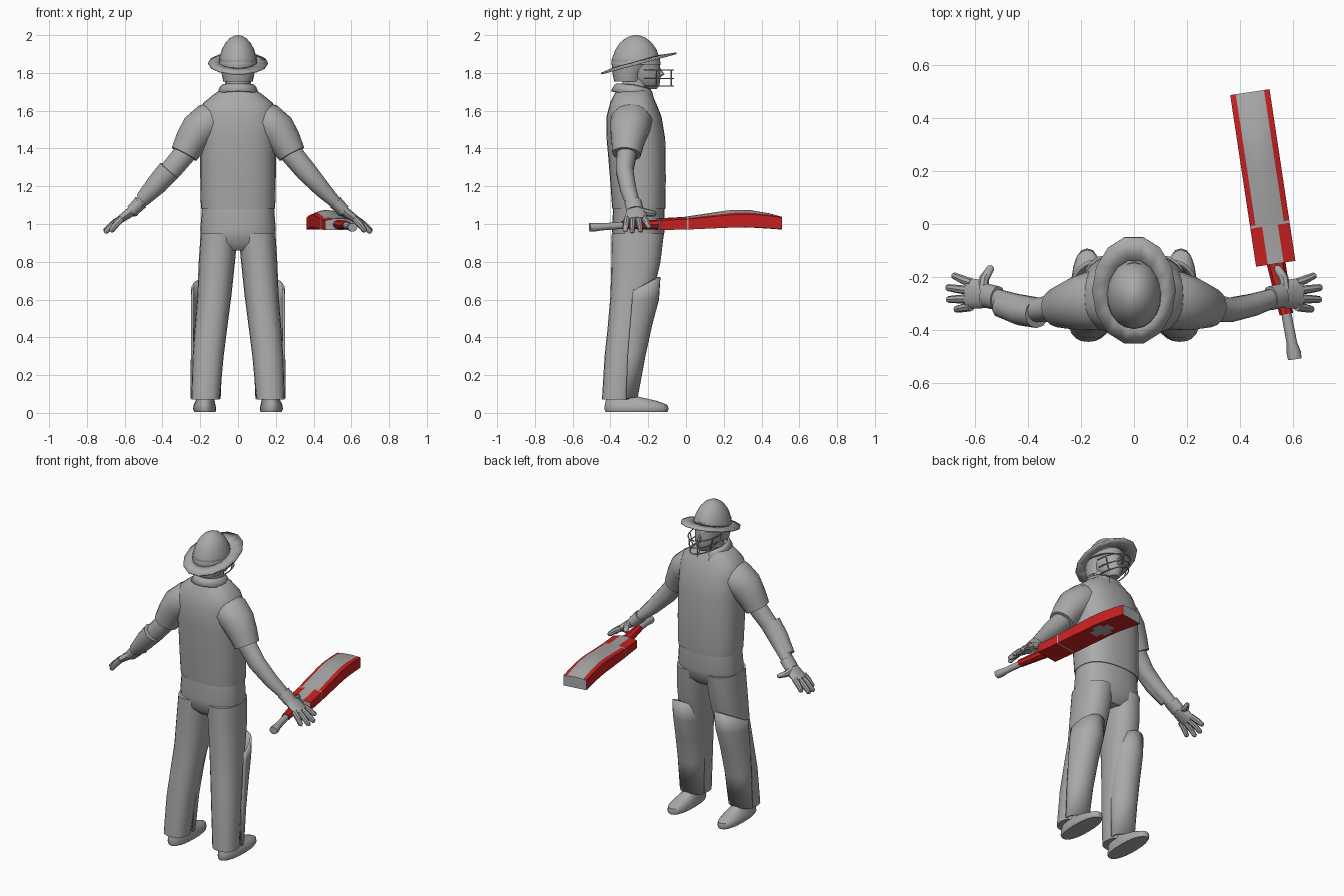
import bpy, bmesh, math
from mathutils import Vector as V

if "Cube" in bpy.data.objects:
    bpy.data.objects.remove(bpy.data.objects["Cube"])


def material(name, col):
    m = bpy.data.materials.new(name)
    m.diffuse_color = (*col, 1)
    m.use_nodes = True
    m.node_tree.nodes["Principled BSDF"].inputs["Base Color"].default_value = m.diffuse_color
    return m


GREY = material("light grey", (0.40, 0.40, 0.40))
RED = material("bat red", (0.60, 0.015, 0.015))


def skin(name, rings, mats=(GREY,), closed=True, caps=True, thick=0, angle=40, rule=None):
    """Join rings of points into a surface."""
    bm = bmesh.new()
    rows = [[bm.verts.new(p) for p in r] for r in rings]
    n = len(rows[0])
    for i in range(len(rows) - 1):
        for j in range(n if closed else n - 1):
            k = (j + 1) % n
            f = bm.faces.new((rows[i][j], rows[i][k], rows[i + 1][k], rows[i + 1][j]))
            if rule:
                f.material_index = rule(i, j)
    if caps:
        bm.faces.new(rows[0])
        bm.faces.new(rows[-1])
    bmesh.ops.recalc_face_normals(bm, faces=bm.faces)
    me = bpy.data.meshes.new(name)
    bm.to_mesh(me)
    bm.free()
    for m in mats:
        me.materials.append(m)
    for p in me.polygons:
        p.use_smooth = True
    me.set_sharp_from_angle(angle=math.radians(angle))
    ob = bpy.data.objects.new(name, me)
    bpy.context.collection.objects.link(ob)
    if thick:
        mod = ob.modifiers.new("thickness", 'SOLIDIFY')
        mod.thickness, mod.offset = thick, 0
    return ob


def oval(x, y, z, rx, ry, n=20, power=2.0, tilt=0.0):
    """Horizontal rounded ring; tilt raises it towards +y."""
    pts = []
    for k in range(n):
        a = 2 * math.pi * k / n
        c, s = math.cos(a), math.sin(a)
        c = math.copysign(abs(c) ** (2 / power), c)
        s = math.copysign(abs(s) ** (2 / power), s)
        pts.append((x + rx * c, y + ry * s, z + tilt * ry * s))
    return pts


def stack(name, rows, **kw):
    shape = {k: kw.pop(k) for k in ("n", "power", "tilt") if k in kw}
    return skin(name, [oval(*r, **shape) for r in rows], **kw)


def tube(name, pts, radii, n=14, hint=(0, 1, 0), **kw):
    """Sweep an oval along a path; radii are (across, along hint)."""
    pts = [V(p) for p in pts]
    rings = []
    for i, p in enumerate(pts):
        t = (pts[min(i + 1, len(pts) - 1)] - pts[max(i - 1, 0)]).normalized()
        b = (V(hint) - t * t.dot(V(hint))).normalized()
        a = t.cross(b)
        ra, rb = radii[i]
        rings.append([p + a * ra * math.cos(q) + b * rb * math.sin(q)
                      for q in (2 * math.pi * k / n for k in range(n))])
    return skin(name, rings, **kw)


# Shirt and hips
stack("shirt", [(0, -.25, 1.08, .195, .14), (0, -.25, 1.10, .197, .142), (0, -.255, 1.25, .2, .148),
                (0, -.265, 1.45, .2, .155), (0, -.275, 1.57, .2, .145), (0, -.28, 1.64, .185, .122),
                (0, -.28, 1.685, .13, .1), (0, -.28, 1.715, .085, .085)], n=28, power=2.5)
stack("trouser_hips", [(0, -.255, .86, .13, .09), (0, -.255, .90, .19, .13), (0, -.252, .97, .2, .14),
                       (0, -.25, 1.10, .19, .135)], n=28, power=2.4)

# Collar, open at the throat with low points at the front
collar = []
for r, z, slope in ((.08, 1.735, -.25), (.092, 1.725, -.3), (.108, 1.685, -.5)):
    row = []
    for k in range(19):
        a = math.radians(112 + 316 * k / 18)
        y = r * 1.1 * math.sin(a)
        row.append((r * math.cos(a), -.275 + y, z + slope * (y if y > 0 else y * .3)))
    collar.append(row)
skin("collar", collar, closed=False, caps=False, thick=.008)

# Head and neck
stack("neck", [(0, -.275, 1.65, .07, .075), (0, -.26, 1.80, .062, .07)])
stack("head", [(0, -.195, 1.715, .03, .04), (0, -.205, 1.735, .052, .065), (0, -.225, 1.775, .07, .09),
               (0, -.245, 1.83, .078, .108), (0, -.255, 1.90, .08, .11)])
tube("nose", [(0, -.145, 1.825), (0, -.128, 1.79), (0, -.14, 1.782)],
     [(.006, .008), (.012, .014), (.008, .006)], n=8)

# Helmet: dome, neck guard, tilted brim and face grille
dome = [(0, -.265, 1.82 + .18 * math.sin(a), .105 * math.cos(a), .133 * math.cos(a))
        for a in (math.radians(d) for d in (8, 20, 35, 50, 65, 78, 87))]
stack("helmet_dome", dome)
stack("helmet_guard", [(0, -.305, 1.755, .078, .075), (0, -.305, 1.80, .088, .085),
                       (0, -.275, 1.87, .1, .12)], caps=False)
stack("helmet_brim", [(0, -.26, 1.858, .098, .125), (0, -.25, 1.85, .158, .205)],
      n=14, tilt=.27, caps=False, thick=.009)


def bar(x, y, z, a, dz):
    return (x * math.cos(a), y + .155 * math.sin(a), z + dz * math.sin(a))


for i, z in enumerate((1.815, 1.77, 1.73)):
    w = .09 - .012 * i
    path = [bar(w, -.222, z, math.radians(d), 0) for d in range(0, 181, 15)]
    tube(f"grille_bar_{i + 1}", path, [(.0035, .0035)] * len(path), n=6, hint=(0, 0, 1))
for s in (-1, 1):
    for deg in (68, 25):
        a = math.radians(deg)
        tube("grille_upright", [bar(s * (.09 - .012 * i), -.222, z, a, 0)
                                for i, z in enumerate((1.815, 1.77, 1.73))],
             [(.0035, .0035)] * 3, n=6)

for s, side in ((-1, "left"), (1, "right")):
    # Sleeve and arm
    tube(side + "_sleeve", [(s * .10, -.285, 1.575), (s * .15, -.288, 1.545), (s * .21, -.30, 1.495),
                            (s * .25, -.308, 1.435), (s * .285, -.315, 1.37)],
         [(.085, .09), (.1, .112), (.098, .103), (.086, .088), (.074, .076)], n=18)
    tube(side + "_arm", [(s * .26, -.31, 1.40), (s * .36, -.325, 1.28), (s * .45, -.305, 1.18),
                         (s * .54, -.275, 1.09)],
         [(.06, .055), (.056, .047), (.044, .043), (.028, .036)])
    # Glove: cuff, palm, fingers, thumb
    tube(side + "_glove_cuff", [(s * .515, -.28, 1.115), (s * .56, -.27, 1.07)],
         [(.038, .046), (.034, .046)], n=12)
    tube(side + "_palm", [(s * .54, -.275, 1.09), (s * .58, -.265, 1.055), (s * .63, -.262, 1.02)],
         [(.025, .04), (.025, .055), (.02, .058)], n=12)
    for k, (x, y, z) in enumerate(((.68, -.195, .985), (.703, -.24, .965), (.70, -.285, .96),
                                   (.67, -.322, .965))):
        y0 = -.222 - .03 * k
        tube(side + "_finger", [(s * .615, y0, 1.03), (s * (.62 + x) / 2, (y0 + y) / 2, (1.035 + z) / 2),
                                (s * x, y, z), (s * (x + .006), y, z - .006)],
             [(.018, .017), (.018, .016), (.014, .013), (.005, .005)], n=8)
    tube(side + "_thumb", [(s * .57, -.25, 1.07), (s * .565, -.205, 1.06), (s * .54, -.165, 1.055),
                           (s * .535, -.158, 1.055)],
         [(.02, .022), (.019, .02), (.014, .014), (.005, .005)], n=8, hint=(0, 0, 1))
    # Trouser leg
    stack(side + "_trouser_leg", [(s * .172, -.367, .07, .075, .078), (s * .158, -.345, .3, .082, .086),
                                  (s * .143, -.32, .45, .086, .095), (s * .125, -.288, .62, .09, .112),
                                  (s * .112, -.265, .8, .096, .13), (s * .1, -.255, .95, .098, .138)],
          power=2.3)
    # Leg pad: a half shell round the front with a raised top edge
    pad = []
    for x, y, z, rx, ry, lift in ((.172, -.312, .075, .073, .05, .01), (.166, -.30, .3, .077, .078, 0),
                                  (.158, -.285, .47, .085, .1, 0), (.15, -.272, .6, .092, .122, 0),
                                  (.147, -.267, .655, .094, .125, .065)):
        pad.append([(s * x + rx * math.cos(a), y + ry * max(math.sin(a), -.1) ** 1,
                     z + lift * max(0, math.sin(a)))
                    for a in (math.radians(-12 + 204 * k / 16) for k in range(17))])
    skin(side + "_leg_pad", pad, closed=False, caps=False, thick=.014)
    # Shoe
    stack(side + "_shoe", [(s * .175, -.262, .005, .056, .164), (s * .177, -.262, .02, .061, .17),
                           (s * .177, -.264, .042, .058, .166), (s * .174, -.29, .064, .05, .135),
                           (s * .172, -.335, .085, .044, .085), (s * .172, -.35, .12, .042, .07)], power=2.3)

# Guard on the left forearm
tube("forearm_guard", [(-.365, -.338, 1.285), (-.43, -.33, 1.21), (-.505, -.308, 1.13)],
     [(.06, .055), (.056, .053), (.04, .045)], n=12)

# Bat blade: domed grey back, red edges and face
start, along = V((.535, -.15, 0)), V((-.149, .989, 0))
across = V((.989, .149, 0))
cols = (-.075, -.054, -.03, 0, .03, .054, .075)
bulge = (0, .4, .8, 1, .8, .4, 0)
blade = []
for u, low, edge, peak in ((0, .968, 1.018, 1.03), (.145, .971, 1.026, 1.038), (.155, .971, 1.027, 1.04),
                           (.36, .98, 1.046, 1.07), (.40, .982, 1.05, 1.074), (.46, .983, 1.051, 1.075),
                           (.50, .982, 1.05, 1.073), (.60, .976, 1.042, 1.056), (.655, .972, 1.035, 1.041)):
    base = start + along * u
    top = [base + across * c + V((0, 0, edge + (peak - edge) * b)) for c, b in zip(cols, bulge)]
    under = [base + across * c + V((0, 0, low)) for c in reversed(cols)]
    blade.append(top + under)


def blade_colour(i, j):
    if i == 1:                      # bare band between the stickers
        return 0
    if j < 6:                       # back of the blade
        return 1 if j in (0, 5) or (i == 0 and j in (1, 4)) else 0
    if 8 <= j <= 11:                # pale mark on the face
        return 0 if i == 4 or (i in (3, 5) and j in (9, 10)) else 1
    return 1


skin("bat_blade", blade, mats=(GREY, RED), angle=25, rule=blade_colour)
tube("bat_splice", [(.575, -.34, .995), (.535, -.14, .997)], [(.026, .022), (.036, .026)],
     n=8, hint=(0, 0, 1), mats=(RED,), angle=25)
tube("bat_handle", [(.568, -.30, .995), (.596, -.45, .985), (.603, -.485, .983), (.607, -.51, .982)],
     [(.019, .019), (.02, .02), (.027, .024), (.026, .023)], n=10, hint=(0, 0, 1))
